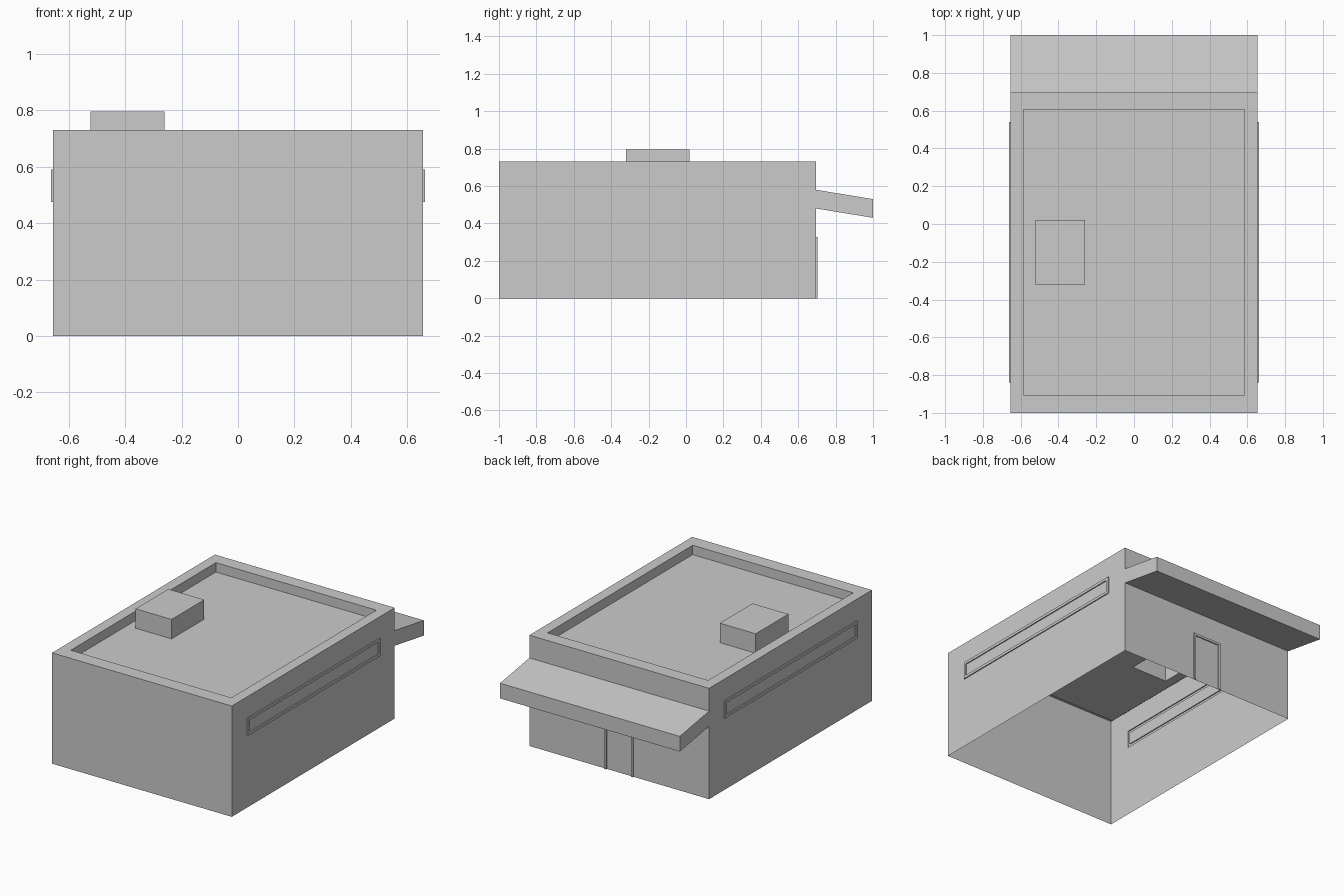
import bpy, bmesh
from mathutils import Vector

if "Cube" in bpy.data.objects:
    bpy.data.objects.remove(bpy.data.objects["Cube"])

W, FRONT, BACK, H = 0.655, -1.0, 0.695, 0.73
AX = {"x": 0, "y": 1, "z": 2}
bm = bmesh.new()


def facing(axis, sign):
    bm.normal_update()
    return [f for f in bm.faces if f.normal[AX[axis]] * sign > 0.99]


def cut(axis, sign, **planes):
    """Slice the faces pointing one way at the given coordinates."""
    for name, values in planes.items():
        n = Vector((0, 0, 0))
        n[AX[name]] = 1
        for v in values:
            fs = facing(axis, sign)
            geom = set(fs)
            for f in fs:
                geom.update(f.edges)
                geom.update(f.verts)
            bmesh.ops.bisect_plane(bm, geom=list(geom), dist=1e-6, plane_co=n * v, plane_no=n)


def inside(c, ranges):
    return all(lo < c[AX[k]] < hi for k, (lo, hi) in ranges.items())


def pick(axis, sign, ranges):
    return [f for f in facing(axis, sign) if inside(f.calc_center_median(), ranges)]


def push(faces, vec):
    """Extrude a face region and remove the faces it came from."""
    out = bmesh.ops.extrude_face_region(bm, geom=faces)["geom"]
    old = [f for f in faces if f.is_valid]
    if old:
        bmesh.ops.delete(bm, geom=old, context="FACES")
    verts = [v for v in out if isinstance(v, bmesh.types.BMVert) and v.is_valid]
    bmesh.ops.translate(bm, verts=verts, vec=vec)


# Hollow shell, open underneath
bmesh.ops.create_cube(bm, size=1)
for v in bm.verts:
    v.co = (2 * W * v.co.x, FRONT if v.co.y < 0 else BACK, H if v.co.z > 0 else 0)
bmesh.ops.delete(bm, geom=facing("z", -1), context="FACES_ONLY")

# Sunken roof inside a parapet, with a raised roof unit
roof = {"x": (-0.585, 0.585), "y": (-0.905, 0.605)}
unit = {"x": (-0.522, -0.26), "y": (-0.32, 0.02)}
cut("z", 1, **roof)
push(pick("z", 1, roof), (0, 0, -0.062))
bm.normal_update()
low = {**roof, "z": (0.6, 0.7)}
cut("z", 1, **unit)
push(pick("z", 1, {**unit, "z": low["z"]}), (0, 0, 0.128))

# Long window frames on both side walls
outer = {"y": (-0.84, 0.54), "z": (0.475, 0.59)}
inner = {"y": (-0.822, 0.522), "z": (0.493, 0.572)}
for s in (-1, 1):
    wall = {"x": tuple(sorted((s * (W - 0.01), s * (W + 0.01))))}
    cut("x", s, **outer)
    cut("x", s, **inner)
    rim = [f for f in pick("x", s, {**outer, **wall})
           if not inside(f.calc_center_median(), inner)]
    push(rim, (s * 0.007, 0, 0))

# Door frame on the back wall
wall = {"y": (BACK - 0.01, BACK + 0.01)}
door = {"x": (-0.105, 0.105), "z": (-0.1, 0.327)}
leaf = {"x": (-0.09, 0.09), "z": (-0.1, 0.312)}
canopy = {"z": (0.48, 0.58)}
for ranges in (door, leaf, canopy):
    cut("y", 1, **ranges)
push([f for f in pick("y", 1, {**door, **wall})
      if not inside(f.calc_center_median(), leaf)], (0, 0.008, 0))

# Sloping canopy drawn out of the back wall
push(pick("y", 1, {**canopy, **wall}), (0, 1 - BACK, -0.05))


def part_of(c):
    if c.y > BACK + 1e-3:
        return "canopy" if c.z > 0.4 else "door_frame"
    if abs(c.x) > W + 1e-3:
        return "right_window_frame" if c.x > 0 else "left_window_frame"
    if c.z > 0.68 and -0.53 < c.x < -0.25 and -0.33 < c.y < 0.03:
        return "roof_unit"
    return "building_shell"


# One named object per part
for name in ("building_shell", "roof_unit", "canopy", "door_frame",
             "left_window_frame", "right_window_frame"):
    piece = bm.copy()
    bmesh.ops.delete(piece, geom=[f for f in piece.faces
                                  if part_of(f.calc_center_median()) != name], context="FACES")
    mesh = bpy.data.meshes.new(name)
    piece.to_mesh(mesh)
    piece.free()
    bpy.context.collection.objects.link(bpy.data.objects.new(name, mesh))
bm.free()
